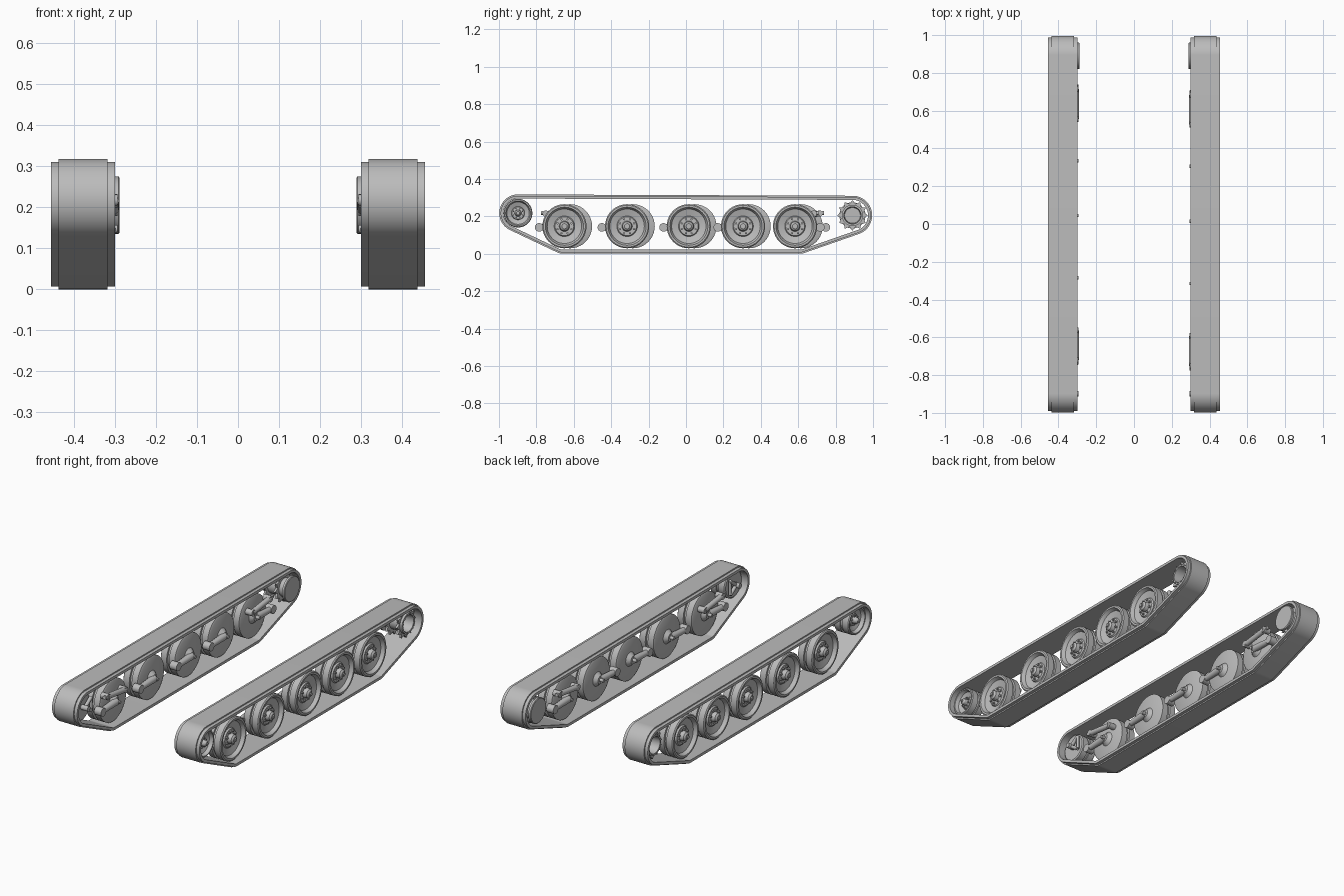
import bpy, bmesh, math
from mathutils import Vector

if "Cube" in bpy.data.objects:
    bpy.data.objects.remove(bpy.data.objects["Cube"], do_unlink=True)

grey = bpy.data.materials.new("plain_grey")
grey.use_nodes = True
GREY = (0.5, 0.5, 0.5, 1)
grey.diffuse_color = GREY
grey.node_tree.nodes["Principled BSDF"].inputs["Base Color"].default_value = GREY


def finish(name, bm, side):
    """Mirror the part to its side, shade it and add it to the scene."""
    for v in bm.verts:
        v.co.x *= side
    bmesh.ops.remove_doubles(bm, verts=bm.verts, dist=1e-5)
    bmesh.ops.recalc_face_normals(bm, faces=bm.faces)
    for f in bm.faces:
        f.smooth = True
    for e in bm.edges:
        e.smooth = e.calc_face_angle(0) < 0.55
    mesh = bpy.data.meshes.new(name)
    bm.to_mesh(mesh)
    bm.free()
    mesh.materials.append(grey)
    obj = bpy.data.objects.new(("left_" if side > 0 else "right_") + name, mesh)
    bpy.context.collection.objects.link(obj)


def skin(bm, rings, loop):
    """Join rings of points into a closed surface of revolution or sweep."""
    rows = [[bm.verts.new(p) for p in ring] for ring in rings]
    n = len(rows[0])
    for i in range(len(rows) if loop else len(rows) - 1):
        a, b = rows[i], rows[(i + 1) % len(rows)]
        for j in range(n):
            k = (j + 1) % n
            bm.faces.new((a[j], a[k], b[k], b[j]))


def lathe(bm, profile, y, z, seg=40, loop=False, tooth=1.0):
    """Turn (x, radius) points about an axle; tooth < 1 notches the big radii."""
    rings = []
    for x, r in profile:
        ring = []
        for j in range(seg):
            a = math.tau * j / seg
            q = r * tooth if j % 2 and r > 0.07 else r
            ring.append((x, y + q * math.cos(a), z + q * math.sin(a)))
        rings.append(ring)
    skin(bm, rings, loop)
    bmesh.ops.remove_doubles(bm, verts=bm.verts, dist=1e-5)


def rod(bm, p, q, r, r2=None, seg=16):
    p, q = Vector(p), Vector(q)
    d = q - p
    m = d.to_track_quat("Z", "Y").to_matrix().to_4x4()
    m.translation = (p + q) / 2
    bmesh.ops.create_cone(bm, cap_ends=True, segments=seg, radius1=r,
                          radius2=r if r2 is None else r2, depth=d.length, matrix=m)


def bolts(bm, y, z, x0, x1, dist, r, count):
    for i in range(count):
        a = math.tau * (i + 0.5) / count
        c, s = y + dist * math.cos(a), z + dist * math.sin(a)
        rod(bm, (x0, c, s), (x1, c, s), r, seg=6)


# Track loop: a band stretched round four circles (y, z, radius)
IDLER = (-0.898, 0.217)
SPROCKET = (0.89, 0.205)
ROUND = [(*IDLER, 0.1), (*SPROCKET, 0.105), (-0.66, 0.06, 0.06), (0.61, 0.06, 0.06)]
BAND = [(0.30, 0.007), (0.318, 0.007), (0.318, 0), (0.437, 0),
        (0.437, 0.007), (0.455, 0.007), (0.455, 0.022), (0.30, 0.022)]


def track(side):
    rings = []
    for x, inset in BAND:
        ring = []
        for j in range(120):
            a = math.tau * j / 120
            c, s = math.cos(a), math.sin(a)
            y, z, r = max(ROUND, key=lambda o: o[0] * c + o[1] * s + o[2])
            ring.append((x, y + (r - inset) * c, z + (r - inset) * s))
        rings.append(ring)
    bm = bmesh.new()
    skin(bm, rings, True)
    finish("track_band", bm, side)


# Dished double-rim wheel, from the inner face to the outer hub cap
WHEEL = [(0.335, 0), (0.335, 0.108), (0.34, 0.118), (0.375, 0.118), (0.375, 0.106),
         (0.39, 0.106), (0.39, 0.118), (0.425, 0.118), (0.43, 0.112), (0.43, 0.102),
         (0.41, 0.092), (0.40, 0.055), (0.408, 0.05), (0.408, 0.028), (0.43, 0.024),
         (0.438, 0.014), (0.438, 0)]
WHEEL_Z = 0.147


def wheel(name, y, z, side, scale=1.0):
    bm = bmesh.new()
    lathe(bm, [(x, r * scale) for x, r in WHEEL], y, z)
    bolts(bm, y, z, 0.40, 0.418, 0.04 * scale, 0.006 * scale, 8)
    rod(bm, (0.43, y, z), (0.444, y, z), 0.01 * scale, seg=6)
    finish(name, bm, side)


def swing_arm(number, y, side, way, damper):
    z = WHEEL_Z
    pivot = y + way * 0.135
    bm = bmesh.new()
    rod(bm, (0.336, y, z), (0.315, y, z), 0.04, 0.022)
    rod(bm, (0.32, y, z), (0.293, y, z), 0.009)
    rod(bm, (0.318, y, z), (0.318, pivot, z - 0.006), 0.02, 0.015)
    rod(bm, (0.302, pivot, z - 0.006), (0.345, pivot, z - 0.006), 0.023)
    finish(f"swing_arm_{number}", bm, side)
    if damper:
        bm = bmesh.new()
        a, b = (0.305, y - way * 0.055, 0.195), (0.305, y + way * 0.1, 0.215)
        rod(bm, a, b, 0.015)
        rod(bm, b, (0.305, y + way * 0.125, 0.218), 0.01)
        for p in (a, b):
            rod(bm, (0.294, p[1], p[2]), (0.335, p[1], p[2]), 0.017)
        finish(f"damper_{number}", bm, side)


def idler(side):
    y, z = IDLER
    wheel("idler_wheel", y, z, side, 0.65)
    bm = bmesh.new()
    rod(bm, (0.336, y, z), (0.293, y, z), 0.014)
    for dz in (0.04, -0.035):
        rod(bm, (0.318, y, z), (0.318, y + 0.055, z + dz), 0.01)
    rod(bm, (0.318, y + 0.055, z + 0.04), (0.318, y + 0.055, z - 0.035), 0.008)
    finish("idler_bracket", bm, side)


def sprocket(side):
    y, z = SPROCKET
    # Drive disc, drum and open outer cup
    bm = bmesh.new()
    lathe(bm, [(0.288, 0), (0.288, 0.066), (0.291, 0.07), (0.302, 0.07), (0.302, 0.05),
               (0.41, 0.05), (0.415, 0.057), (0.43, 0.057), (0.43, 0.046),
               (0.37, 0.042), (0.37, 0)], y, z)
    bolts(bm, y, z, 0.43, 0.434, 0.0515, 0.004, 12)
    finish("sprocket_drum", bm, side)
    # Paired toothed rings
    for name, x in (("inner", 0.335), ("outer", 0.405)):
        bm = bmesh.new()
        lathe(bm, [(x, 0.048), (x, 0.082), (x + 0.012, 0.082), (x + 0.012, 0.048)],
              y, z, 24, True, 0.77)
        finish(f"sprocket_teeth_{name}", bm, side)


# The two sides mirror each other, with road wheels staggered lengthwise
for side, shift in ((1, 0), (-1, 0.03)):
    track(side)
    idler(side)
    sprocket(side)
    for i, y in enumerate((-0.65, -0.315, 0.015, 0.305, 0.583), 1):
        wheel(f"road_wheel_{i}", y + shift, WHEEL_Z, side)
        swing_arm(i, y + shift, side, 1 if i == 5 else -1, i in (1, 5))
